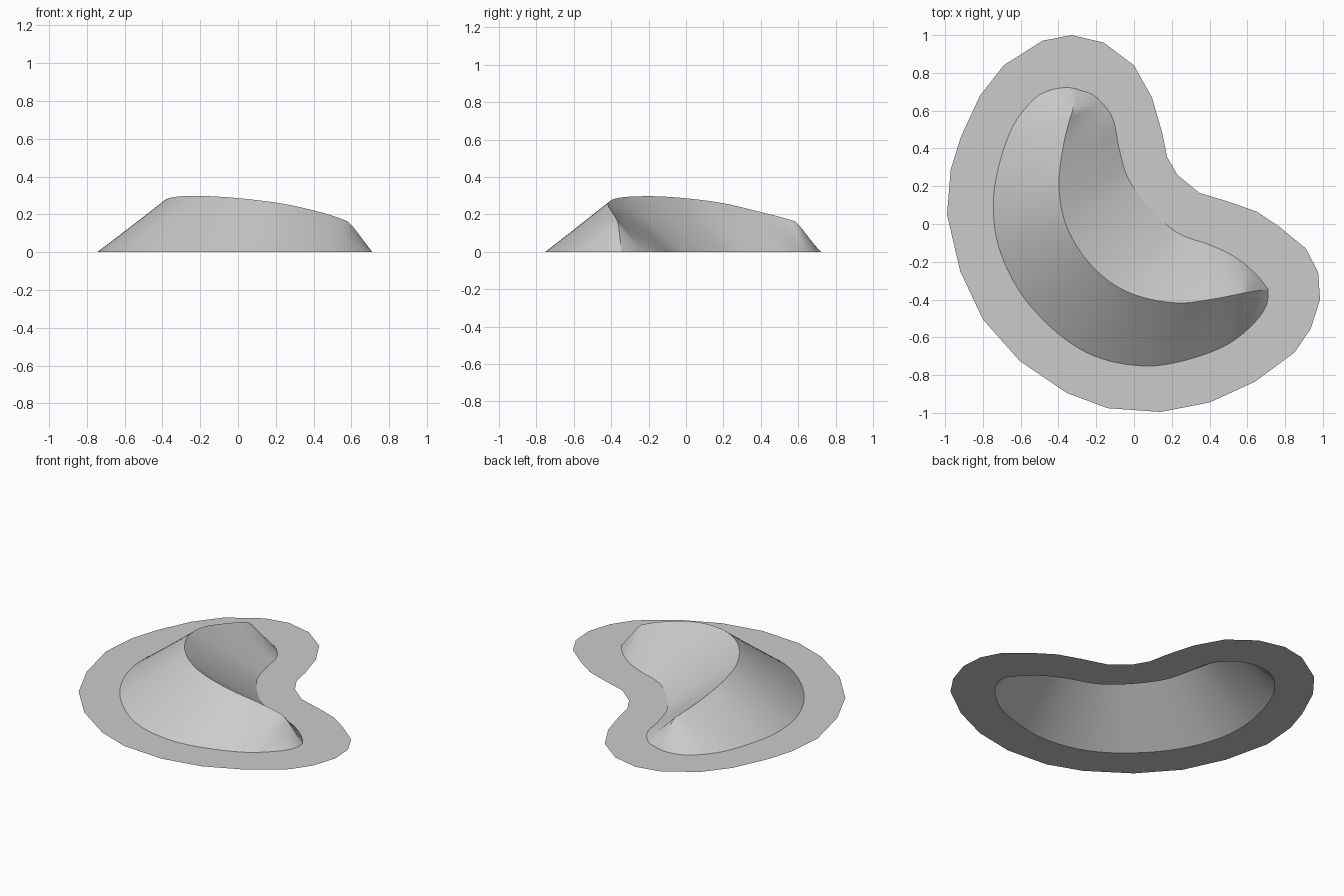
import bpy, bmesh
from mathutils import Vector

if "Cube" in bpy.data.objects:
    bpy.data.objects.remove(bpy.data.objects["Cube"])

# Outer rim of the flat skirt, clockwise from the north tip
SKIRT = [(-.33, 1), (-.16, .96), (0, .84), (.095, .67), (.15, .48), (.175, .355),
         (.23, .26), (.345, .165), (.51, .115), (.65, .065), (.77, -.015), (.91, -.13),
         (.975, -.255), (.985, -.4), (.935, -.555), (.85, -.68), (.64, -.835), (.4, -.945),
         (.14, -.995), (-.14, -.975), (-.355, -.895), (-.605, -.725), (-.8, -.505),
         (-.92, -.25), (-.99, .05), (-.97, .29), (-.915, .465), (-.815, .68),
         (-.69, .84), (-.485, .97)]
# Foot of the concave slip face, north horn to east horn
LEE = [(-.305, .715), (-.205, .675), (-.115, .565), (-.08, .405), (-.035, .25), (.06, .11),
       (.185, -.015), (.28, -.07), (.4, -.11), (.535, -.175), (.645, -.265), (.71, -.345)]
# Foot of the long windward slope, north horn to east horn
WIND = [(-.305, .715), (-.355, .723), (-.44, .71), (-.525, .665), (-.64, .52), (-.72, .29),
        (-.745, .08), (-.71, -.14), (-.59, -.38), (-.39, -.59), (-.18, -.71), (.07, -.752),
        (.295, -.715), (.5, -.635), (.645, -.515), (.705, -.42), (.71, -.345)]
# Crest line with heights
RIDGE = [(-.305, .715, 0), (-.325, .6, .147), (-.34, .555, .172), (-.375, .41, .21),
         (-.397, .21, .258), (-.37, .025, .284), (-.295, -.13, .296), (-.19, -.255, .297),
         (-.065, -.345, .291), (.085, -.398, .277), (.255, -.418, .253), (.43, -.395, .213),
         (.55, -.372, .175), (.6, -.362, .143), (.71, -.345, 0)]
N = 72


def spline(pts, n=N):
    """Catmull-Rom curve resampled to n + 1 evenly spaced points."""
    p = [Vector(q).to_3d() for q in pts]
    p = [2 * p[0] - p[1]] + p + [2 * p[-1] - p[-2]]
    fine = []
    for a, b, c, d in zip(p, p[1:], p[2:], p[3:]):
        for k in range(20):
            t = k / 20
            fine.append(.5 * (2 * b + (c - a) * t + (2 * a - 5 * b + 4 * c - d) * t * t
                              + (3 * b - a - 3 * c + d) * t ** 3))
    fine.append(p[-2])
    dist = [0]
    for a, b in zip(fine, fine[1:]):
        dist.append(dist[-1] + (b - a).length)
    out, j = [], 0
    for i in range(n + 1):
        s = dist[-1] * i / n
        while j < len(dist) - 2 and dist[j + 1] < s:
            j += 1
        f = (s - dist[j]) / max(dist[j + 1] - dist[j], 1e-9)
        q = fine[j].lerp(fine[j + 1], min(f, 1))
        q.z = max(q.z, 0)
        out.append(q)
    return out


def finish(bm, name, smooth):
    bmesh.ops.remove_doubles(bm, verts=bm.verts, dist=1e-5)
    bm.normal_update()
    for f in bm.faces:
        f.smooth = smooth
        if f.normal.z < 0:
            f.normal_flip()
    mesh = bpy.data.meshes.new(name)
    bm.to_mesh(mesh)
    bm.free()
    obj = bpy.data.objects.new(name, mesh)
    bpy.context.collection.objects.link(obj)


def slope(name, foot, crest, rows=8):
    """Straight slope stretched between a foot line and the crest."""
    bm = bmesh.new()
    grid = [[bm.verts.new(a.lerp(b, r / rows)) for a, b in zip(foot, crest)]
            for r in range(rows + 1)]
    for lo, hi in zip(grid, grid[1:]):
        for i in range(N):
            bm.faces.new((lo[i], lo[i + 1], hi[i + 1], hi[i]))
    finish(bm, name, True)


lee, wind, ridge = spline(LEE), spline(WIND), spline(RIDGE)

# Dune body
slope("windward_slope", wind, ridge)
slope("slip_face", lee, ridge)

# Flat skirt: area between the outer rim and the dune foot
bm = bmesh.new()
for loop in ([Vector(p).to_3d() for p in SKIRT], lee + wind[-2:0:-1]):
    vs = [bm.verts.new((p.x, p.y, 0)) for p in loop]
    for a, b in zip(vs, vs[1:] + vs[:1]):
        bm.edges.new((a, b))
bmesh.ops.triangle_fill(bm, use_beauty=True, use_dissolve=False,
                        edges=bm.edges[:], normal=(0, 0, 1))
finish(bm, "ground_skirt", False)
